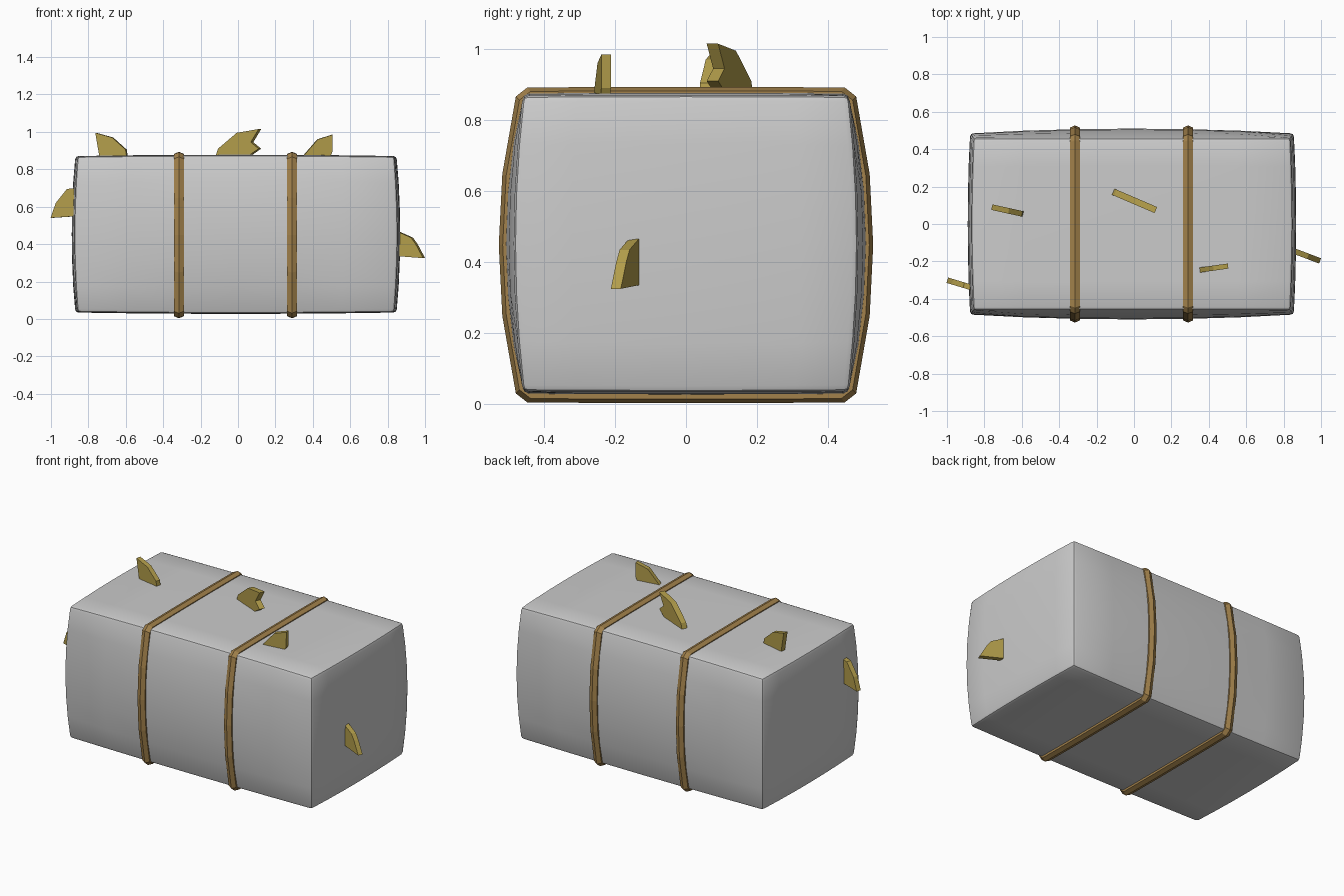
import bpy, bmesh, math
from mathutils import Vector

if "Cube" in bpy.data.objects:
    bpy.data.objects.remove(bpy.data.objects["Cube"])


def material(name, rgb):
    m = bpy.data.materials.new(name)
    m.diffuse_color = (*rgb, 1)
    m.use_nodes = True
    m.node_tree.nodes["Principled BSDF"].inputs["Base Color"].default_value = m.diffuse_color
    return m


def finish(name, bm, mat=None, smooth=None):
    bmesh.ops.recalc_face_normals(bm, faces=bm.faces)
    me = bpy.data.meshes.new(name)
    bm.to_mesh(me)
    bm.free()
    ob = bpy.data.objects.new(name, me)
    bpy.context.collection.objects.link(ob)
    if mat:
        me.materials.append(mat)
    if smooth:
        bpy.ops.object.select_all(action='DESELECT')
        ob.select_set(True)
        bpy.context.view_layer.objects.active = ob
        bpy.ops.object.shade_smooth_by_angle(angle=math.radians(smooth))
    return ob


twine = material("twine", (0.36, 0.22, 0.07))
straw = material("straw", (0.45, 0.34, 0.07))

# Bale: subdivided box, bulged on every side, with bevelled outer edges
bm = bmesh.new()
bmesh.ops.create_cube(bm, size=2)
bmesh.ops.subdivide_edges(bm, edges=bm.edges[:], cuts=5, use_grid_fill=True)
rim = [e for e in bm.edges if e.calc_face_angle(0) > 1]
for vert in bm.verts:
    u, v, w = vert.co
    bu, bv, bw = 1 - u * u, 1 - v * v, 1 - w * w
    vert.co = (-0.011 + u * (0.848 + 0.018 * bw + 0.012 * bv),
               v * (0.46 + bw * (0.025 + 0.025 * bu)),
               0.4525 + w * (0.4165 + 0.007 * bu + 0.002 * bv))
bmesh.ops.bevel(bm, geom=rim, offset=0.018, segments=2, profile=0.5, affect='EDGES')
finish("hay_bale", bm, smooth=40)

# Twine straps: six-sided section swept round the bale
quarter = [(0.527, 0.0), (0.517, 0.2), (0.479, 0.418), (0.447, 0.443), (0.2, 0.445)]
loop = (quarter + [(-y, z) for y, z in quarter[::-1]]
        + [(-y, -z) for y, z in quarter[1:]] + [(y, -z) for y, z in quarter[:0:-1]])
section = [(0, 0), (0.026, -0.011), (0.026, -0.037), (0, -0.048), (-0.026, -0.037), (-0.026, -0.011)]


def strap(name, x):
    bm = bmesh.new()
    rings = []
    for y, z in loop:
        rings.append([bm.verts.new((x + dx, y * (1 + d / 0.527), 0.4485 + z * (1 + d / 0.445)))
                      for dx, d in section])
    for a, b in zip(rings, rings[1:] + rings[:1]):
        for i in range(6):
            j = (i + 1) % 6
            bm.faces.new((a[i], a[j], b[j], b[i]))
    finish(name, bm, twine)


strap("strap_left", -0.316)
strap("strap_right", 0.289)


# Straw tufts: x-z outlines laid on a slanted vertical plane and thickened
def tuft(name, outline, x0, y0, slope, thick=0.03):
    bm = bmesh.new()
    n = Vector((slope, -1, 0)).normalized() * thick / 2
    pts = [Vector((x, y0 + slope * (x - x0), z)) for x, z in outline]
    front = [bm.verts.new(p + n) for p in pts]
    back = [bm.verts.new(p - n) for p in pts]
    bm.faces.new(front)
    bm.faces.new(back[::-1])
    for i in range(len(pts)):
        j = (i + 1) % len(pts)
        bm.faces.new((front[i], back[i], back[j], front[j]))
    finish(name, bm, straw)


tuft("straw_top_left", [(-0.735, 0.85), (-0.76, 0.995), (-0.67, 0.97), (-0.598, 0.905), (-0.59, 0.85)],
     -0.76, 0.09, -0.22)
tuft("straw_top_middle", [(-0.12, 0.85), (-0.10, 0.91), (0.0, 0.995), (0.117, 1.015),
                          (0.075, 0.945), (0.117, 0.91), (0.03, 0.85)], -0.11, 0.172, -0.43, 0.035)
tuft("straw_top_right", [(0.33, 0.85), (0.425, 0.96), (0.503, 0.985), (0.502, 0.89), (0.48, 0.85)],
     0.345, -0.247, 0.14, 0.027)
tuft("straw_left_end", [(-0.998, 0.54), (-0.97, 0.62), (-0.91, 0.695), (-0.85, 0.70), (-0.85, 0.55)],
     -1.0, -0.30, -0.3)
tuft("straw_right_end", [(0.84, 0.475), (0.93, 0.435), (0.955, 0.40), (0.995, 0.325), (0.84, 0.337)],
     0.87, -0.15, -0.38)
